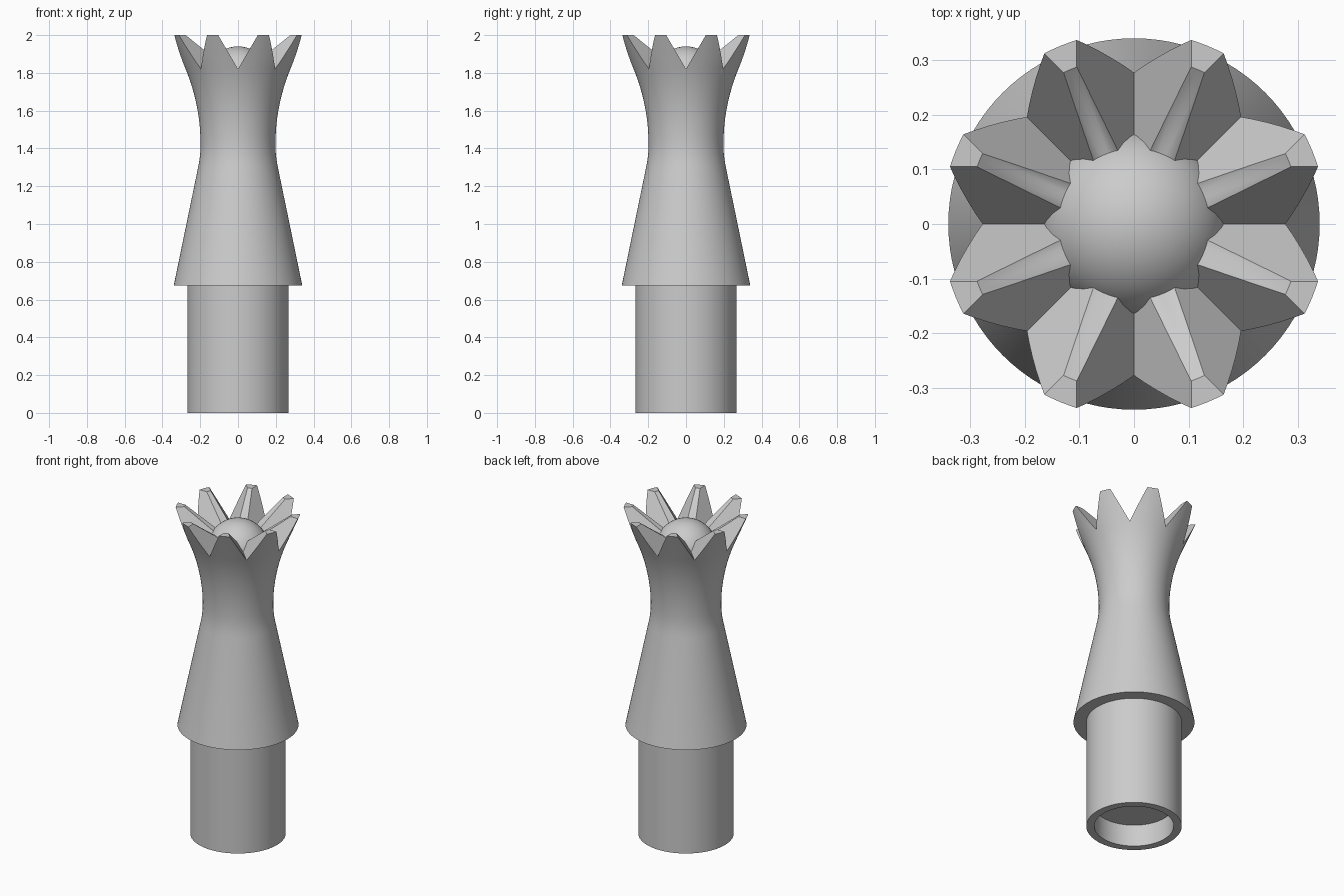
import bpy, bmesh, math
from mathutils import Matrix

if "Cube" in bpy.data.objects:
    bpy.data.objects.remove(bpy.data.objects["Cube"])

SEGMENTS = 96
TOP, NOTCH_Z = 2.0, 1.82

grey = bpy.data.materials.new("light grey")
grey.use_nodes = True
grey.diffuse_color = (0.6, 0.6, 0.6, 1)
grey.node_tree.nodes["Principled BSDF"].inputs["Base Color"].default_value = (0.6, 0.6, 0.6, 1)


def add_object(name, bm):
    bmesh.ops.recalc_face_normals(bm, faces=bm.faces)
    mesh = bpy.data.meshes.new(name)
    bm.to_mesh(mesh)
    bm.free()
    mesh.materials.append(grey)
    obj = bpy.data.objects.new(name, mesh)
    bpy.context.collection.objects.link(obj)
    return obj


def select(obj):
    bpy.ops.object.select_all(action="DESELECT")
    obj.select_set(True)
    bpy.context.view_layer.objects.active = obj


def smooth(obj):
    select(obj)
    bpy.ops.object.shade_smooth_by_angle(angle=math.radians(30))


def lathe(name, profile):
    """Spin a closed profile, given from axis to axis, around z."""
    bm = bmesh.new()
    verts = [bm.verts.new((r, 0, z)) for r, z in profile]
    edges = [bm.edges.new(pair) for pair in zip(verts, verts[1:])]
    bmesh.ops.spin(bm, geom=verts + edges, cent=(0, 0, 0), axis=(0, 0, 1),
                   angle=math.tau, steps=SEGMENTS, use_merge=True)
    bmesh.ops.remove_doubles(bm, verts=bm.verts, dist=1e-5)
    return add_object(name, bm)


def notch_cutter(angle):
    """A V-shaped bar running right across the crown."""
    half_width, height = 0.233, 0.4
    bm = bmesh.new()
    section = [bm.verts.new((x, -0.6, NOTCH_Z + z)) for x, z in
               ((0, 0), (half_width, height), (-half_width, height))]
    face = bm.faces.new(section)
    extruded = bmesh.ops.extrude_face_region(bm, geom=[face])["geom"]
    bmesh.ops.translate(bm, vec=(0, 1.2, 0),
                        verts=[v for v in extruded if isinstance(v, bmesh.types.BMVert)])
    bmesh.ops.rotate(bm, verts=bm.verts, matrix=Matrix.Rotation(angle, 3, "Z"))
    cutter = add_object("notch_cutter", bm)
    cutter.hide_render = True
    return cutter


# Peg with a shallow socket in its underside
peg = lathe("peg", [(0, 0.135), (0.223, 0.135), (0.223, 0), (0.268, 0),
                    (0.268, 0.7), (0, 0.7)])
smooth(peg)

# Waisted body: straight skirt, curved waist, flared rim, conical dish
waist_r, waist_z = 0.198, 1.42


def waist(z):
    radius = 0.55 if z < waist_z else 1.05
    return waist_r + radius - math.sqrt(radius ** 2 - (z - waist_z) ** 2)


curve_z = [1.305 + (NOTCH_Z - 1.305) * i / 16 for i in range(17)]
profile = [(0, 0.675), (0.34, 0.675)]
profile += [(waist(z), z) for z in curve_z]
profile += [(0.353, TOP), (0.306, TOP), (0, 1.765)]
body = lathe("crowned_body", profile)

# Eight notches leave eight crown teeth
for i in range(4):
    cutter = notch_cutter(i * math.pi / 4)
    cut = body.modifiers.new("notch", "BOOLEAN")
    cut.operation, cut.solver, cut.object = "DIFFERENCE", "EXACT", cutter
    select(body)
    bpy.ops.object.modifier_apply(modifier=cut.name)
    bpy.data.objects.remove(cutter)
smooth(body)

# Ball resting in the crown
bm = bmesh.new()
bmesh.ops.create_uvsphere(bm, u_segments=48, v_segments=24, radius=0.173)
bmesh.ops.translate(bm, verts=bm.verts, vec=(0, 0, 1.767))
smooth(add_object("crown_ball", bm))
